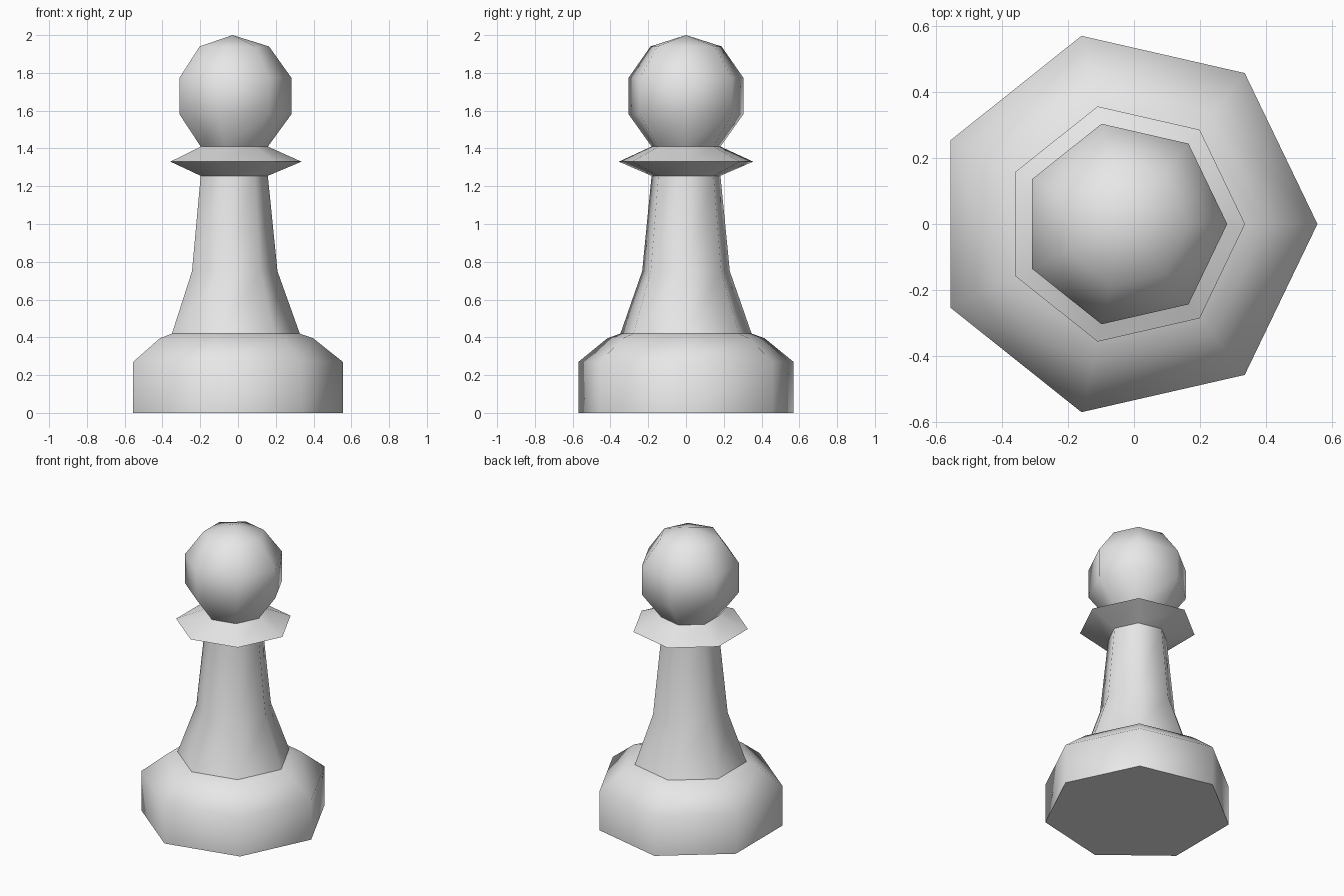
import bpy, math

cube = bpy.data.objects.get("Cube")
if cube:
    bpy.data.objects.remove(cube, do_unlink=True)

SIDES = 7
CENTRE_X = -0.029   # the heptagon points to +x, so its axis sits left of the middle

grey = bpy.data.materials.new("plain grey")
grey.use_nodes = True
colour = (0.8, 0.8, 0.8, 1)
grey.diffuse_color = colour
grey.node_tree.nodes["Principled BSDF"].inputs["Base Color"].default_value = colour


def turned_part(name, profile, floor=False, tip=None):
    """Seven-sided turning of (radius, height) points, closed by a floor or a tip."""
    verts, faces = [], []
    for radius, z in profile:
        for i in range(SIDES):
            a = math.tau * i / SIDES
            verts.append((radius * math.cos(a), radius * math.sin(a), z))
    for ring in range(len(profile) - 1):
        low, high = ring * SIDES, (ring + 1) * SIDES
        for i in range(SIDES):
            j = (i + 1) % SIDES
            faces.append((low + i, low + j, high + j, high + i))
    if floor:
        faces.append(tuple(reversed(range(SIDES))))
    if tip is not None:
        last = len(verts) - SIDES
        verts.append((0, 0, tip))
        for i in range(SIDES):
            faces.append((last + i, last + (i + 1) % SIDES, len(verts) - 1))
    mesh = bpy.data.meshes.new(name)
    mesh.from_pydata(verts, [], faces)
    mesh.materials.append(grey)
    obj = bpy.data.objects.new(name, mesh)
    obj.location.x = CENTRE_X
    bpy.context.collection.objects.link(obj)
    bpy.ops.object.select_all(action="DESELECT")
    obj.select_set(True)
    bpy.context.view_layer.objects.active = obj
    bpy.ops.object.shade_smooth_by_angle(angle=math.radians(53))


# Heavy foot with a sloped shoulder and a narrow ledge
turned_part("base", [(0.584, 0), (0.584, 0.27), (0.427, 0.395), (0.356, 0.42)], floor=True)
# Flared, tapering stem
turned_part("stem", [(0.356, 0.42), (0.238, 0.75), (0.187, 1.255)])
# Sharp-rimmed collar
turned_part("collar", [(0.187, 1.255), (0.365, 1.33), (0.187, 1.41)])
# Faceted ball on top
turned_part("head", [(0.187, 1.41), (0.311, 1.58), (0.311, 1.775), (0.193, 1.94)], tip=2.0)
